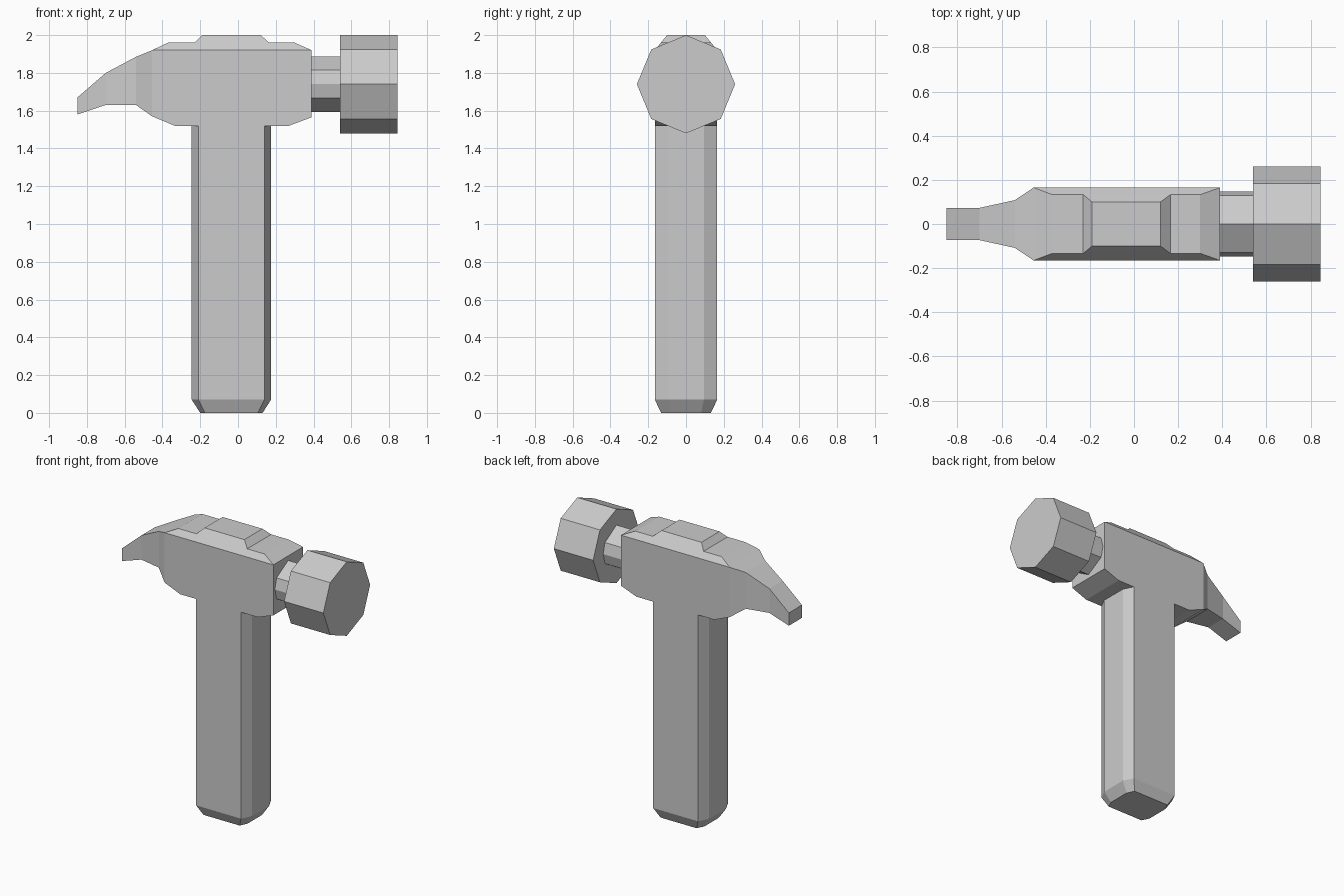
import bpy
import bmesh
from math import sin, cos, radians

cube = bpy.data.objects.get("Cube")
if cube:
    bpy.data.objects.remove(cube, do_unlink=True)

grey = bpy.data.materials.new("plain grey")
grey.use_nodes = True
grey.diffuse_color = (0.6, 0.6, 0.6, 1)
grey.node_tree.nodes["Principled BSDF"].inputs["Base Color"].default_value = (0.6, 0.6, 0.6, 1)


def finish(name, bm):
    bmesh.ops.recalc_face_normals(bm, faces=bm.faces)
    mesh = bpy.data.meshes.new(name)
    bm.to_mesh(mesh)
    bm.free()
    mesh.materials.append(grey)
    obj = bpy.data.objects.new(name, mesh)
    bpy.context.collection.objects.link(obj)
    return obj


def loft(name, rings):
    """Skin a list of equal-length point rings and cap both ends."""
    bm = bmesh.new()
    loops = [[bm.verts.new(p) for p in ring] for ring in rings]
    n = len(loops[0])
    for a, b in zip(loops, loops[1:]):
        for i in range(n):
            j = (i + 1) % n
            bm.faces.new((a[i], a[j], b[j], b[i]))
    bm.faces.new(loops[0])
    bm.faces.new(loops[-1])
    return finish(name, bm)


def hull(name, half_points):
    """Convex block from points mirrored front to back."""
    bm = bmesh.new()
    for x, y, z in half_points:
        for side in (-1, 1):
            bm.verts.new((x, side * y, z))
    bmesh.ops.convex_hull(bm, input=bm.verts)
    bmesh.ops.dissolve_limit(bm, angle_limit=radians(2), verts=bm.verts, edges=bm.edges)
    return finish(name, bm)


def handle_ring(z, half_x, half_y, flat_x, flat_y):
    quarter = [(half_x, flat_y), (flat_x, half_y)]
    half = quarter + [(-x, y) for x, y in reversed(quarter)]
    full = half + [(-x, -y) for x, y in half]
    return [(x - 0.035, y, z) for x, y in full]


def barrel(name, x0, x1, radius, angles):
    ring = [(radius * cos(radians(a)), 1.74 + radius * sin(radians(a))) for a in angles]
    return loft(name, [[(x, y, z) for y, z in ring] for x in (x0, x1)])


# Handle with chamfered corners and a tapered foot
loft("handle", [handle_ring(0, 0.165, 0.132, 0.14, 0.08),
                handle_ring(0.07, 0.21, 0.165, 0.175, 0.095),
                handle_ring(1.54, 0.21, 0.165, 0.175, 0.095)])

# Head block with sloped shoulders
W = 0.165
hull("head_block", [(-0.455, W, 1.57), (-0.335, W, 1.52), (0.27, W, 1.52), (0.39, W, 1.565),
                    (-0.455, W, 1.92), (0.39, W, 1.92), (-0.37, 0.133, 1.96), (0.30, 0.133, 1.96)])

# Raised plate on top of the head
hull("top_plate", [(-0.23, 0.133, 1.96), (0.165, 0.133, 1.96),
                   (-0.19, 0.10, 2.0), (0.12, 0.10, 2.0)])

# Curved, tapering claw: x, half width, bottom, top
claw = [(-0.455, W, 1.57, 1.92), (-0.54, 0.108, 1.63, 1.885),
        (-0.70, 0.073, 1.63, 1.80), (-0.85, 0.073, 1.58, 1.67)]
loft("claw", [[(x, -w, b), (x, w, b), (x, w, t), (x, -w, t)] for x, w, b, t in claw])

# Neck and striking face
barrel("neck", 0.38, 0.55, 0.148, (0, 30, 90, 150, 180, 210, 270, 330))
barrel("striking_face", 0.54, 0.845, 0.26, range(0, 360, 45))
